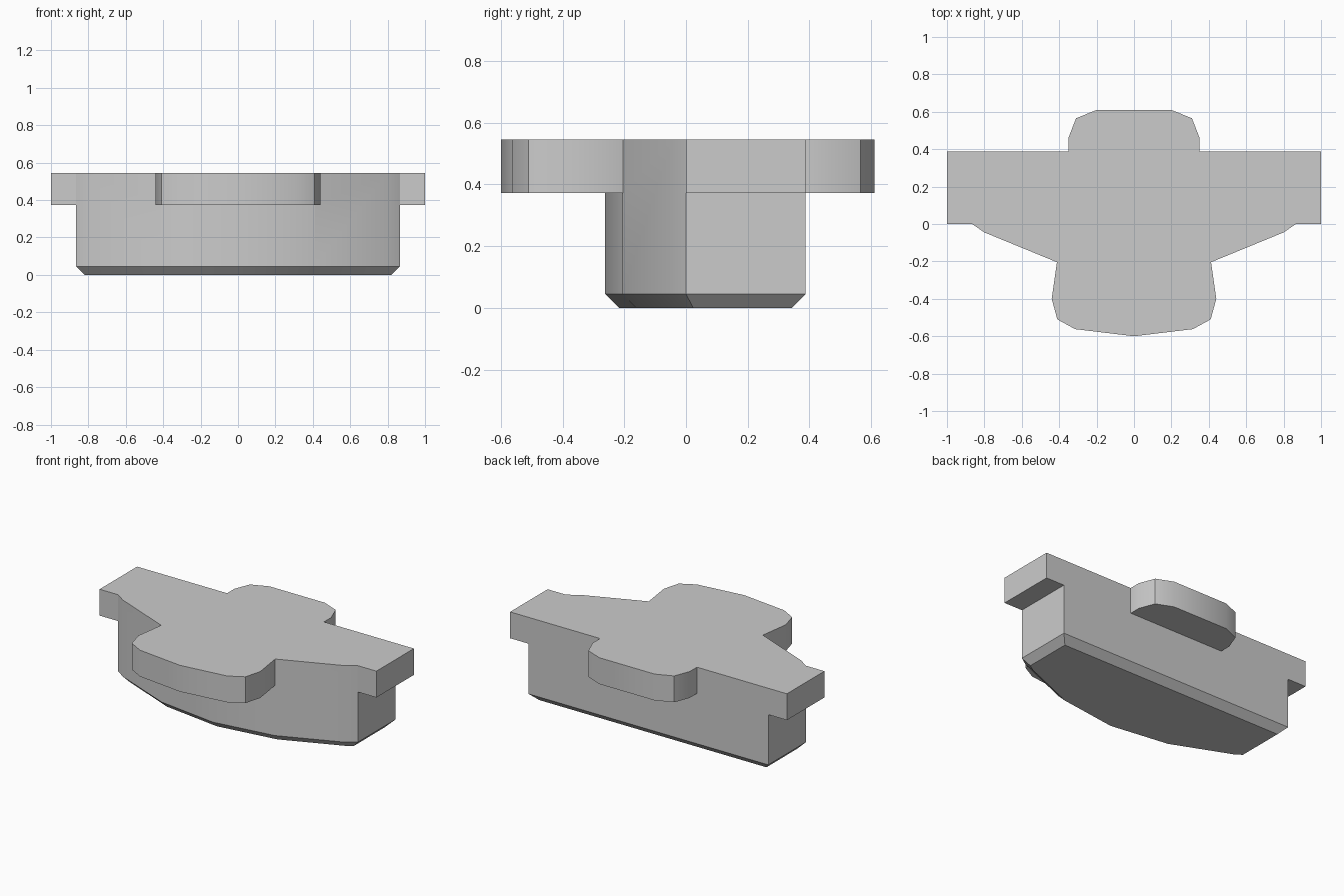
import bpy, bmesh, math

cube = bpy.data.objects.get("Cube")
if cube:
    bpy.data.objects.remove(cube, do_unlink=True)

grey = bpy.data.materials.new("plain_grey")
grey.use_nodes = True
colour = (0.6, 0.6, 0.6, 1)
grey.diffuse_color = colour
grey.node_tree.nodes["Principled BSDF"].inputs["Base Color"].default_value = colour

TOP, LEDGE, BACK, CHAMFER = 0.545, 0.373, 0.387, 0.045


def mirrored(half):
    """Close a right-hand half outline across x = 0."""
    return half + [(-x, y) for x, y in reversed(half) if x > 0]


def prism(name, outline, bottom, top, chamfer=0):
    """Extrude an outline upward, with an optional chamfer round the base."""
    bm = bmesh.new()
    base = bm.faces.new([bm.verts.new((x, y, bottom)) for x, y in outline])
    new = bmesh.ops.extrude_face_region(bm, geom=[base])["geom"]
    bmesh.ops.translate(bm, verts=[v for v in new if isinstance(v, bmesh.types.BMVert)],
                        vec=(0, 0, top - bottom))
    bmesh.ops.recalc_face_normals(bm, faces=bm.faces)
    if chamfer:
        rim = [e for e in bm.edges if all(v.co.z < bottom + 0.001 for v in e.verts)]
        bmesh.ops.bevel(bm, geom=rim, offset=chamfer, offset_type='OFFSET',
                        segments=1, affect='EDGES')
    mesh = bpy.data.meshes.new(name)
    bm.to_mesh(mesh)
    bm.free()
    mesh.materials.append(grey)
    obj = bpy.data.objects.new(name, mesh)
    bpy.context.collection.objects.link(obj)
    return obj


# Main block with a bowed front and chamfered base
body = prism("body", mirrored([(0, -0.262), (0.41, -0.205), (0.8, -0.045),
                               (0.866, 0), (0.866, BACK)]), 0, TOP, CHAMFER * math.sqrt(2) / math.sqrt(2))

# Overhanging tabs and side ears, flush with the top
parts = [
    prism("front_tab", mirrored([(0, -0.6), (0.315, -0.562), (0.41, -0.51),
                                 (0.44, -0.4), (0.412, -0.205), (0.36, -0.1)]), LEDGE, TOP),
    prism("rear_tab", mirrored([(0.35, 0.2), (0.35, 0.462), (0.31, 0.565), (0.2, 0.61)]),
          LEDGE, TOP),
]
for side, name in ((1, "left_ear"), (-1, "right_ear")):
    parts.append(prism(name, [(side * x, y) for x, y in
                              ((0.8, 0), (1, 0), (1, BACK), (0.8, BACK))], LEDGE, TOP))

# Fuse everything into one solid
bpy.context.view_layer.objects.active = body
body.select_set(True)
for part in parts:
    fuse = body.modifiers.new("fuse", 'BOOLEAN')
    fuse.operation, fuse.solver, fuse.object = 'UNION', 'EXACT', part
    bpy.ops.object.modifier_apply(modifier=fuse.name)
    bpy.data.objects.remove(part, do_unlink=True)

# Clean flat faces and smooth only the shallow bends
bm = bmesh.new()
bm.from_mesh(body.data)
bmesh.ops.remove_doubles(bm, verts=bm.verts, dist=0.0005)
bmesh.ops.dissolve_limit(bm, angle_limit=math.radians(1), verts=bm.verts, edges=bm.edges)
bm.to_mesh(body.data)
bm.free()
bpy.ops.object.shade_smooth_by_angle(angle=math.radians(30))
